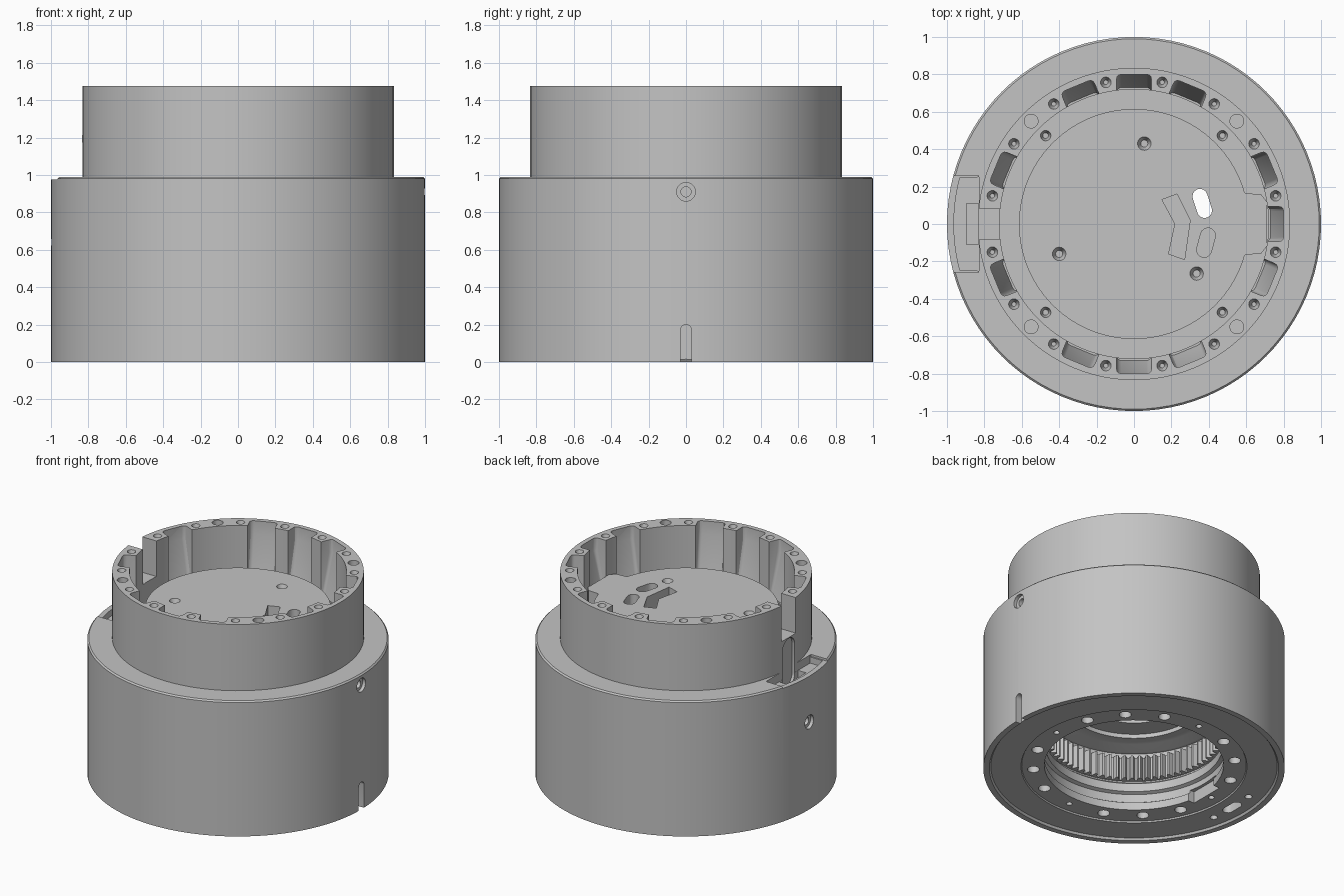
import bpy, bmesh
from math import pi, cos, sin, radians
from mathutils import Matrix, Vector

if "Cube" in bpy.data.objects:
    bpy.data.objects.remove(bpy.data.objects["Cube"])

grey = bpy.data.materials.new("machined_grey")
grey.use_nodes = True
grey.diffuse_color = (0.55, 0.55, 0.55, 1)
grey.node_tree.nodes["Principled BSDF"].inputs["Base Color"].default_value = (0.55, 0.55, 0.55, 1)
SEGMENTS = 96


def rot(deg, axis="Z"):
    return Matrix.Rotation(radians(deg), 4, axis)


def shift(x, y, z=0):
    return Matrix.Translation((x, y, z))


def make_object(name, bm):
    bmesh.ops.recalc_face_normals(bm, faces=bm.faces[:])
    mesh = bpy.data.meshes.new(name)
    bm.to_mesh(mesh)
    bm.free()
    mesh.materials.append(grey)
    obj = bpy.data.objects.new(name, mesh)
    bpy.context.collection.objects.link(obj)
    return obj


def activate(obj):
    bpy.ops.object.select_all(action="DESELECT")
    obj.select_set(True)
    bpy.context.view_layer.objects.active = obj


def smooth(obj):
    activate(obj)
    bpy.ops.object.shade_smooth_by_angle(angle=radians(30))


def lathe(name, profile):
    bm = bmesh.new()
    verts = [bm.verts.new((r, 0, z)) for r, z in profile]
    edges = [bm.edges.new(pair) for pair in zip(verts, verts[1:])]
    bmesh.ops.spin(bm, geom=verts + edges, axis=(0, 0, 1), cent=(0, 0, 0),
                   angle=2 * pi, steps=SEGMENTS, use_duplicate=False)
    bmesh.ops.remove_doubles(bm, verts=bm.verts[:], dist=0.0005)
    return make_object(name, bm)


def circle(r, n=20):
    return [(r * cos(2 * pi * i / n), r * sin(2 * pi * i / n)) for i in range(n)]


def box(x0, x1, y0, y1):
    return [(x0, y0), (x1, y0), (x1, y1), (x0, y1)]


def stadium(w, length, n=8):
    """Rounded slot, long along x."""
    h = (length - w) / 2
    half = [(h + w / 2 * cos(pi * (i / n - 0.5)), w / 2 * sin(pi * (i / n - 0.5)))
            for i in range(n + 1)]
    return half + [(-x, -y) for x, y in half]


def prism(bm, points, z0, z1, matrix=Matrix(), low_scale=1.0):
    low = [bm.verts.new(matrix @ Vector((x * low_scale, y * low_scale, z0))) for x, y in points]
    top = [bm.verts.new(matrix @ Vector((x, y, z1))) for x, y in points]
    faces = [bm.faces.new(low[::-1]), bm.faces.new(top)]
    for i in range(len(points)):
        j = (i + 1) % len(points)
        faces.append(bm.faces.new((low[i], low[j], top[j], top[i])))
    return faces


def cut(target, bm):
    cutter = make_object("cutter", bm)
    cutter.hide_render = True
    mod = target.modifiers.new("cut", "BOOLEAN")
    mod.operation = "DIFFERENCE"
    mod.solver = "EXACT"
    mod.object = cutter
    activate(target)
    bpy.ops.object.modifier_apply(modifier=mod.name)
    bpy.data.objects.remove(cutter)


# Stepped housing with the inner floor and the cavity underneath
housing = lathe("housing", [
    (0, 0.55), (0.30, 0.55), (0.30, 0.52), (0.45, 0.52), (0.45, 0.49), (0.53, 0.49),
    (0.59, 0.46), (0.61, 0.46), (0.61, 0.24), (0.585, 0.22), (0.585, 0.16), (0.61, 0.15),
    (0.61, 0.09), (0.595, 0.08), (0.595, 0.025), (0.745, 0.025), (0.75, 0.015),
    (0.95, 0.015), (0.96, 0), (1, 0), (1, 0.98), (0.99, 0.99), (0.835, 0.99),
    (0.835, 1.475), (0.72, 1.475), (0.72, 1.06), (0.615, 1.06), (0.615, 1.215), (0, 1.215)])

# Sloped pockets around the upper wall
bm = bmesh.new()
section = [(0.66, 1.6), (0.80, 1.6), (0.80, 1.38), (0.73, 1.07), (0.66, 1.07)]
for k in range(16):
    if k in (2, 6, 8, 10, 14):
        continue
    pocket = bmesh.new()
    prism(pocket, section, -0.093, 0.093, rot(90, "X"))
    corners = [e for e in pocket.edges if all(v.co.x > 0.72 for v in e.verts)
               and abs(e.verts[0].co.z - e.verts[1].co.z) > 0.1]
    bmesh.ops.bevel(pocket, geom=corners, offset=0.025, segments=3, affect="EDGES", profile=0.5)
    pocket.transform(rot(22.5 * k))
    temp = bpy.data.meshes.new("pocket")
    pocket.to_mesh(temp)
    pocket.free()
    bm.from_mesh(temp)
    bpy.data.meshes.remove(temp)
cut(housing, bm)

# Rim holes, dowel holes, ring screw holes and underside bolt circle
bm = bmesh.new()
for k in range(16):
    prism(bm, circle(0.03), 1.42, 1.48, rot(22.5 * k + 11.25) @ shift(0.772, 0), 0.4)
    small = k % 4 == 0
    prism(bm, circle(0.02 if small else 0.04), -0.05, 0.12, rot(22.5 * k) @ shift(0.67, 0))
for k in range(4):
    prism(bm, circle(0.037), 1.38, 1.5, rot(90 * k + 45) @ shift(0.778, 0))
    prism(bm, circle(0.03), 1.0, 1.07, rot(90 * k + 45) @ shift(0.668, 0), 0.5)
# Floor holes and slots
for x, y in ((0.055, 0.43), (-0.4, -0.16), (0.335, -0.265)):
    prism(bm, circle(0.038), 1.17, 1.22, shift(x, y), 0.5)
prism(bm, stadium(0.08, 0.16), 0.4, 1.3, shift(0.365, 0.11) @ rot(108))
prism(bm, stadium(0.08, 0.16), 1.12, 1.3, shift(0.385, -0.10) @ rot(75))
prism(bm, [(0.15, 0.13), (0.23, 0.16), (0.30, 0.02), (0.27, -0.19), (0.185, -0.16), (0.22, 0)],
      1.10, 1.3)
# Side counterbores, lower side slot and underside latch features
for angle, z in ((0, 0.91), (180, 0.64)):
    prism(bm, circle(0.05), -0.025, 0.05, rot(angle) @ shift(1, 0, z) @ rot(90, "Y"))
prism(bm, stadium(0.06, 0.4), -0.05, 0.05, shift(1, 0, 0) @ rot(90, "Y"))
prism(bm, stadium(0.07, 0.16), -0.05, 0.08, rot(180) @ shift(0.85, 0) @ rot(90))
for angle in (168, 192):
    prism(bm, circle(0.025), -0.05, 0.08, rot(angle) @ shift(0.86, 0))
cut(housing, bm)

# Inner bores, slot through the upper wall, and lowered ledge on the base
bm = bmesh.new()
for angle, z in ((0, 0.91), (180, 0.64)):
    prism(bm, circle(0.027), -0.15, 0.04, rot(angle) @ shift(1, 0, z) @ rot(90, "Y"))
prism(bm, box(-0.9, -0.66, -0.08, 0.08), 1.215, 1.6)
prism(bm, box(-1.1, -0.832, -0.26, 0.26), 0.975, 1.02)
prism(bm, box(-0.63, -0.52, -0.13, 0.13), -0.05, 0.11)
cut(housing, bm)

# Curved recess in the ledge
bm = bmesh.new()
arc = [(0.963 * cos(radians(a)), 0.963 * sin(radians(a))) for a in range(165, 196, 2)]
prism(bm, [(-0.83, 0.25)] + arc + [(-0.83, -0.25)], 0.93, 0.99)
cut(housing, bm)

# Deep well in the recess and arched groove up the wall
bm = bmesh.new()
prism(bm, box(-0.895, -0.831, -0.11, 0.11), 0.83, 0.96)
cut(housing, bm)
bm = bmesh.new()
prism(bm, stadium(0.14, 0.36), -0.02, 0.06, rot(180) @ shift(0.83, 0, 1.03) @ rot(90, "Y"))
cut(housing, bm)
smooth(housing)

# Tab joining the raised floor to the wall
bm = bmesh.new()
prism(bm, [(0.56, 0.22), (0.595, 0.165), (0.68, 0.158), (0.71, 0.12),
           (0.71, -0.12), (0.68, -0.158), (0.595, -0.165), (0.56, -0.22)], 1.05, 1.2145)
smooth(make_object("floor_tab", bm))

# Internal ring gear
bm = bmesh.new()
TEETH = 72
rings = []
for i in range(TEETH * 4):
    a = 2 * pi * (i + 0.5) / (TEETH * 4)
    inner = 0.56 if i % 4 < 2 else 0.595
    rings.append([bm.verts.new((r * cos(a), r * sin(a), z))
                  for r, z in ((inner, 0.25), (inner, 0.42), (0.612, 0.42), (0.612, 0.25))])
for a, b in zip(rings, rings[1:] + rings[:1]):
    for j in range(4):
        bm.faces.new((a[j], a[(j + 1) % 4], b[(j + 1) % 4], b[j]))
smooth(make_object("ring_gear", bm))
